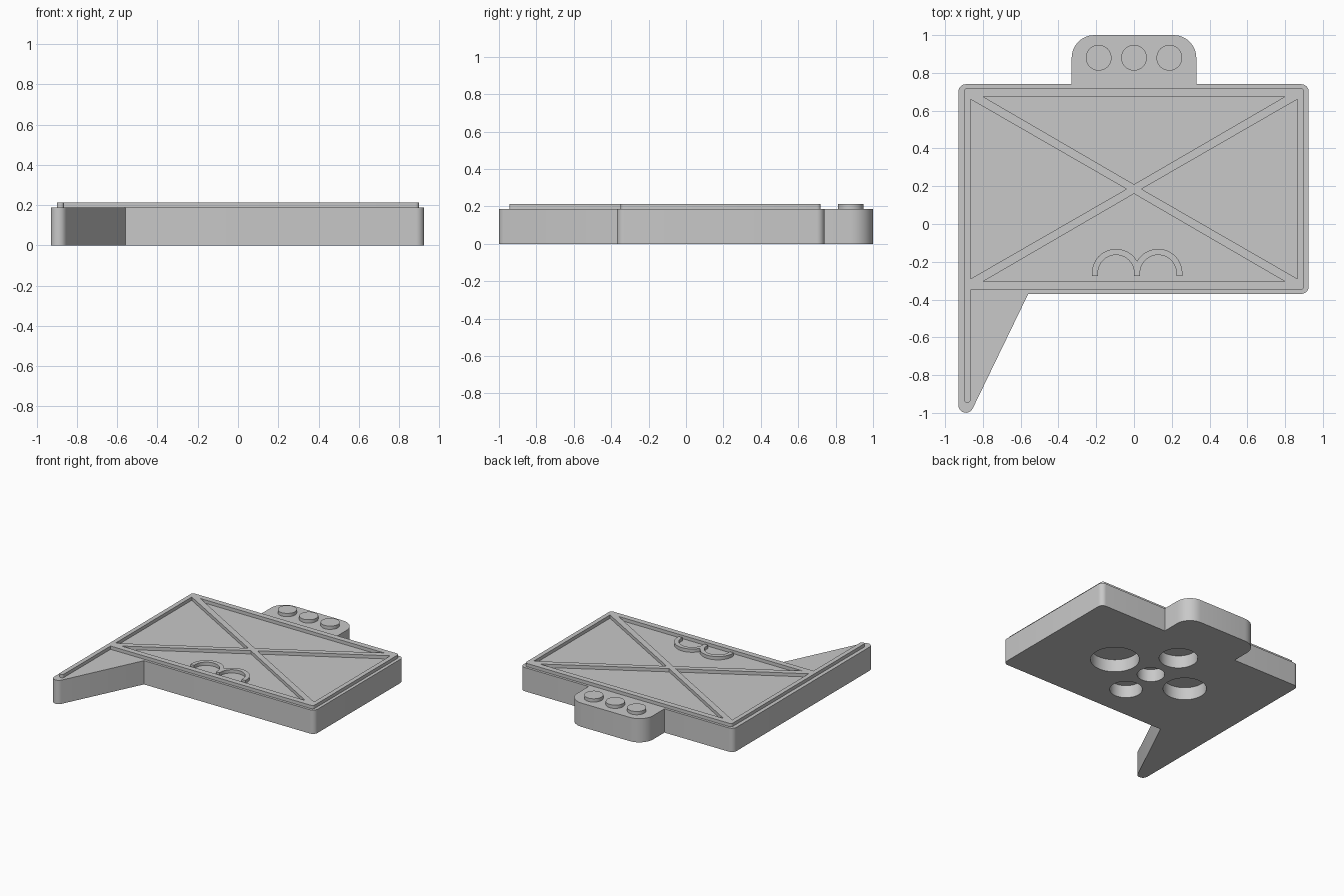
import bpy, bmesh
from math import sin, cos, tan, pi, acos
from mathutils import Vector

old = bpy.data.objects.get("Cube")
if old:
    bpy.data.objects.remove(old)

GREY = (0.58, 0.58, 0.58, 1)
mat = bpy.data.materials.new("plain grey")
mat.use_nodes = True
mat.diffuse_color = GREY
mat.node_tree.nodes["Principled BSDF"].inputs["Base Color"].default_value = GREY

BASE, TOP = 0.187, 0.213     # plate surface and top of the raised details
SUNK = BASE - 0.007          # raised parts start slightly inside the plate


def rounded(corners, steps=8):
    """Closed outline from (x, y, radius) corners."""
    out = []
    for i, (x, y, r) in enumerate(corners):
        p = Vector((x, y, 0))
        if not r:
            out.append((x, y))
            continue
        a = (Vector((*corners[i - 1][:2], 0)) - p).normalized()
        b = (Vector((*corners[(i + 1) % len(corners)][:2], 0)) - p).normalized()
        half = a.angle(b) / 2
        centre = p + (a + b).normalized() * r / sin(half)
        start = (p + a * r / tan(half) - centre).normalized()
        end = (p + b * r / tan(half) - centre).normalized()
        out += [(centre + r * start.slerp(end, k / steps))[:2] for k in range(steps + 1)]
    return out


def arc(cx, cy, r, a0, a1, steps=24):
    return [(cx + r * cos(a0 + (a1 - a0) * k / steps),
             cy + r * sin(a0 + (a1 - a0) * k / steps)) for k in range(steps + 1)]


def circle(cx, cy, r):
    return arc(cx, cy, r, 0, 2 * pi, 48)[:-1]


def slab(name, loops, z0, z1):
    """Extrude outlines (outer edges and holes) from z0 to z1."""
    bm = bmesh.new()
    edges = []
    for loop in loops:
        vs = [bm.verts.new((x, y, z0)) for x, y in loop]
        edges += [bm.edges.new((vs[i - 1], vs[i])) for i in range(len(vs))]
    bmesh.ops.triangle_fill(bm, edges=edges, use_beauty=True, use_dissolve=False)
    ext = bmesh.ops.extrude_face_region(bm, geom=bm.faces[:], use_keep_orig=True)
    for v in ext["geom"]:
        if isinstance(v, bmesh.types.BMVert):
            v.co.z = z1
    bmesh.ops.recalc_face_normals(bm, faces=bm.faces[:])
    mesh = bpy.data.meshes.new(name)
    bm.to_mesh(mesh)
    bm.free()
    mesh.materials.append(mat)
    ob = bpy.data.objects.new(name, mesh)
    bpy.context.collection.objects.link(ob)
    return ob


def smooth(ob):
    bpy.ops.object.select_all(action="DESELECT")
    ob.select_set(True)
    bpy.context.view_layer.objects.active = ob
    bpy.ops.object.shade_smooth_by_angle(angle=0.6)


# Base plate with pointed tail and rounded tab
plate = slab("base_plate", [rounded([
    (-0.93, -1.134, 0.04), (-0.56, -0.37, 0), (0.925, -0.37, 0.04), (0.925, 0.74, 0.04),
    (0.33, 0.74, 0), (0.33, 1, 0.12), (-0.33, 1, 0.12), (-0.33, 0.74, 0),
    (-0.93, 0.74, 0.04)])], 0, BASE)

# Round pockets in the underside
pockets = [(0, 0.19, 0.10), (0.34, 0.19, 0.177), (-0.32, 0.19, 0.157),
           (0, 0.50, 0.14), (0, -0.09, 0.118)]
cutter = slab("pocket_cutter", [circle(*p) for p in pockets], -0.05, 0.10)
cutter.hide_render = True
cut = plate.modifiers.new("pockets", "BOOLEAN")
cut.operation, cut.solver, cut.object = "DIFFERENCE", "EXACT", cutter
bpy.context.view_layer.objects.active = plate
bpy.ops.object.modifier_apply(modifier=cut.name)
bpy.data.objects.remove(cutter)
smooth(plate)

# Raised border with crossed ribs and a strip along the tail
outer = rounded([(-0.90, -0.945, 0.015), (-0.865, -0.945, 0.015), (-0.865, -0.35, 0),
                 (0.90, -0.35, 0.02), (0.90, 0.72, 0.02), (-0.90, 0.72, 0.02)], 4)
cells = [[(-0.80, 0.675), (0.80, 0.675), (0, 0.21)],
         [(-0.80, -0.305), (0.80, -0.305), (0, 0.16)]]
cells += [[(s * 0.865, 0.66), (s * 0.865, -0.29), (s * 0.04, 0.185)] for s in (-1, 1)]
smooth(slab("rib_frame", [outer] + cells, SUNK, TOP))

# Double arch
left, right, cy, foot = -0.095, 0.128, -0.26, -0.275
r_out, r_in = 0.128, 0.096
meet = acos((right - left) / 2 / r_out)
arch = [(left - r_out, foot)] + arc(left, cy, r_out, pi, meet)
arch += arc(right, cy, r_out, pi - meet, 0)[1:] + [(right + r_out, foot)]
for cx in (right, left):
    arch += [(cx + r_in, foot)] + arc(cx, cy, r_in, 0, pi) + [(cx - r_in, foot)]
smooth(slab("double_arch", [arch], SUNK, TOP))

# Round studs on the tab
for side, x in (("right", -0.187), ("middle", 0), ("left", 0.187)):
    smooth(slab("tab_stud_" + side, [circle(x, 0.88, 0.068)], SUNK, TOP))
